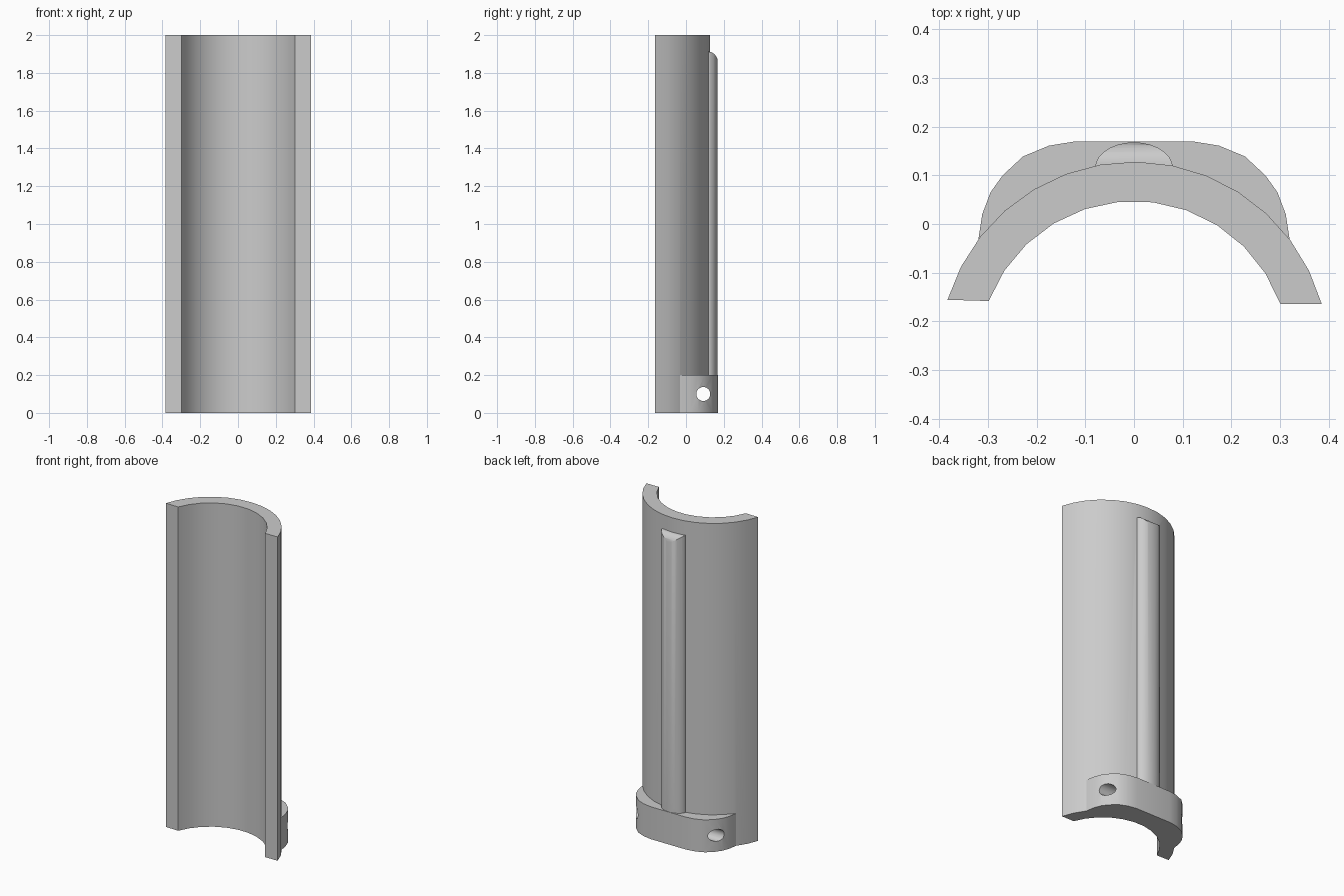
import bpy, bmesh, math
from mathutils import Vector

cube = bpy.data.objects.get("Cube")
if cube:
    bpy.data.objects.remove(cube, do_unlink=True)

grey = bpy.data.materials.new("plain grey")
grey.use_nodes = True
grey.diffuse_color = (0.6, 0.6, 0.6, 1)
grey.node_tree.nodes["Principled BSDF"].inputs["Base Color"].default_value = (0.6, 0.6, 0.6, 1)

CENTRE_Y = -0.273
OUTER, INNER = 0.401, 0.32


def arc(radius, start, end, steps, cy=CENTRE_Y):
    """Points of an arc about x = 0, angles in degrees."""
    angles = [math.radians(start + (end - start) * i / steps) for i in range(steps + 1)]
    return [(radius * math.cos(a), cy + radius * math.sin(a)) for a in angles]


def prism(name, outline, place, along):
    """Extrude a 2D outline, placed in space by a function."""
    bm = bmesh.new()
    face = bm.faces.new([bm.verts.new(place(p, q)) for p, q in outline])
    moved = bmesh.ops.extrude_face_region(bm, geom=[face])["geom"]
    bmesh.ops.translate(bm, vec=Vector(along),
                        verts=[v for v in moved if isinstance(v, bmesh.types.BMVert)])
    bmesh.ops.recalc_face_normals(bm, faces=bm.faces)
    mesh = bpy.data.meshes.new(name)
    bm.to_mesh(mesh)
    bm.free()
    mesh.materials.append(grey)
    obj = bpy.data.objects.new(name, mesh)
    bpy.context.collection.objects.link(obj)
    return obj


def upright(name, outline, z0, z1):
    return prism(name, outline, lambda x, y: (x, y, z0), (0, 0, z1 - z0))


def combine(target, tool, operation):
    """Apply a boolean and discard the tool."""
    mod = target.modifiers.new(operation, "BOOLEAN")
    mod.operation, mod.object, mod.solver = operation, tool, "EXACT"
    bpy.ops.object.select_all(action="DESELECT")
    bpy.context.view_layer.objects.active = target
    target.select_set(True)
    bpy.ops.object.modifier_apply(modifier=mod.name)
    bpy.data.objects.remove(tool, do_unlink=True)


# Long half-round shell
shell = upright("half_round_shell",
                arc(OUTER, 15.7, 163, 14) + arc(INNER, 159, 19.8, 11), 0, 2)

# Bottom collar, its inner side buried in the shell wall
half = [(0.32, -0.032), (0.312, 0.02), (0.295, 0.065), (0.27, 0.1),
        (0.228, 0.139), (0.175, 0.161), (0.12, 0.17)]
outside = half + [(-x, y) for x, y in reversed(half)]
collar = upright("bottom_collar", outside + arc(0.37, 139, 41, 20), 0, 0.2)

# Rounded back rib, its upper end trimmed to a curve
rib = upright("back_rib", [(0.08, 0.09), (0.08, 0.115)]
              + [(0.08 * math.cos(t), 0.115 + 0.053 * math.sin(t))
                 for t in [math.pi * i / 14 for i in range(1, 14)]]
              + [(-0.08, 0.115), (-0.08, 0.09)], 0.1, 2)
trim = [(0.05, 0), (0.05, 1.912)]
trim += [(0.12 + 0.05 * math.sin(t), 1.85 + 0.062 * math.cos(t))
         for t in [math.pi / 2 * i / 8 for i in range(9)]]
trim.append((0.17, 0))
combine(rib, prism("rib_trim", trim, lambda y, z: (-0.2, y, z), (0.4, 0, 0)), "INTERSECT")

# Join the parts and drill the sideways hole
combine(shell, collar, "UNION")
combine(shell, rib, "UNION")
drill = prism("drill", arc(0.037, 0, 345, 23, 0), lambda y, z: (-0.6, 0.0915 + y, 0.1 + z), (1.2, 0, 0))
combine(shell, drill, "DIFFERENCE")

bpy.ops.object.shade_smooth_by_angle(angle=math.radians(30))
